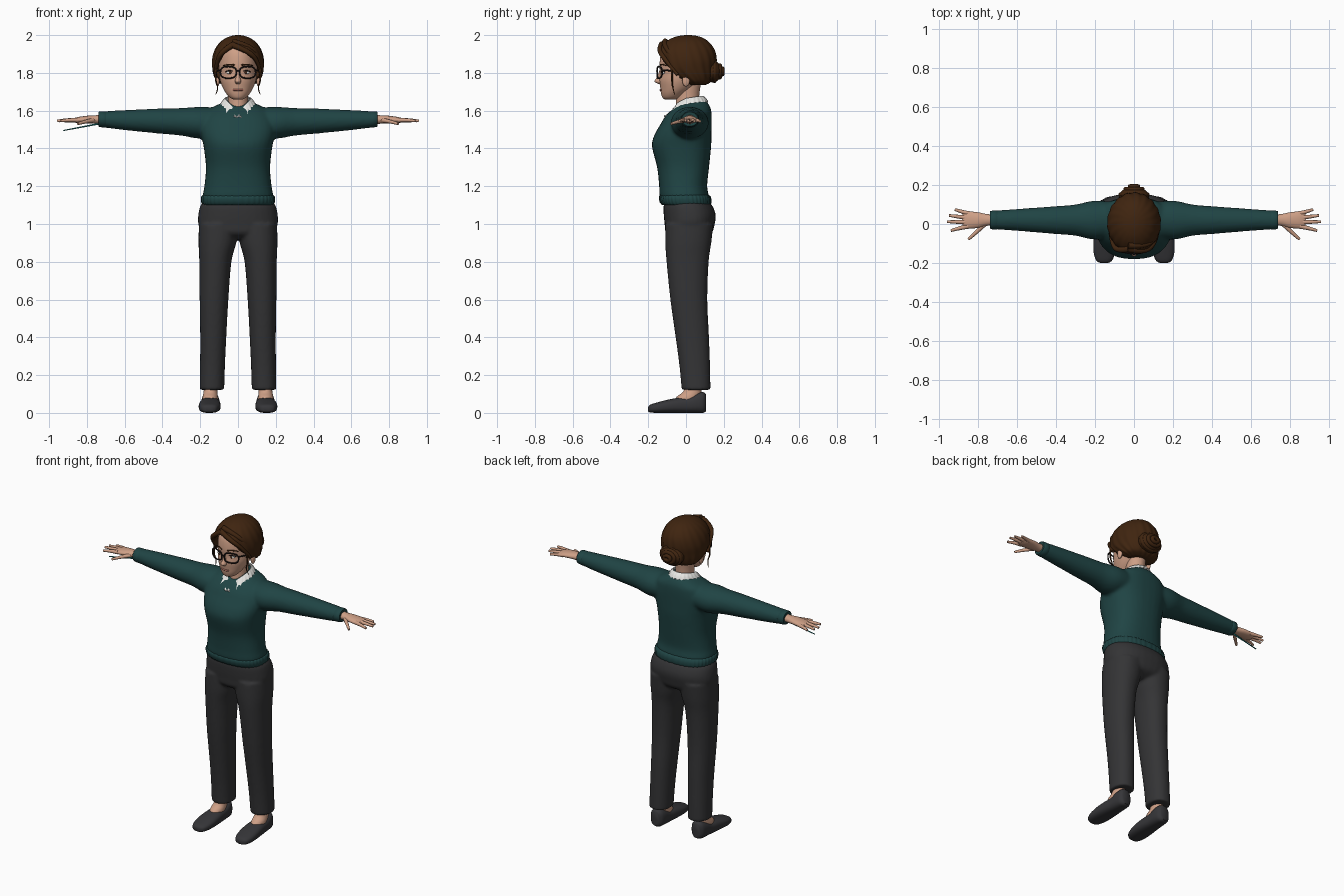
import bpy, bmesh
from math import sin, cos, pi, exp, radians, copysign
from mathutils import Matrix

cube = bpy.data.objects.get("Cube")
if cube:
    bpy.data.objects.remove(cube, do_unlink=True)


def material(name, r, g, b):
    m = bpy.data.materials.new(name)
    m.use_nodes = True
    m.diffuse_color = (r, g, b, 1)
    bsdf = m.node_tree.nodes["Principled BSDF"]
    bsdf.inputs["Base Color"].default_value = (r, g, b, 1)
    bsdf.inputs["Roughness"].default_value = 0.8
    return m


SKIN = material("skin", .62, .35, .24)
HAIR = material("dark brown hair", .05, .018, .005)
KNIT = material("dark teal knit", .014, .058, .058)
CLOTH = material("charcoal cloth", .034, .034, .036)
LEATHER = material("dark leather", .036, .036, .04)
WHITE = material("white", .8, .8, .77)
FRAME = material("black frame", .015, .01, .009)
LIP = material("lip", .42, .16, .12)
IRIS = material("brown iris", .06, .025, .012)
PENCIL = material("teal pencil", .015, .2, .2)


# Axis maps: loft sections run upward, sideways or along the foot
def up(s=1):
    return lambda x, y, z: (s * x, y, z)


def sideways(s):
    return lambda x, y, z: (s * z, y, x)


def along_foot(s):
    return lambda x, y, z: (s * x, z, y)


def smooth_sections(secs, sub):
    out = []
    for i in range(len(secs) - 1):
        a, b, c, d = (secs[max(0, min(len(secs) - 1, i + k))] for k in (-1, 0, 1, 2))
        for j in range(sub):
            t = j / sub
            out.append([.5 * (2 * q + (r - p) * t + (2 * p - 5 * q + 4 * r - w) * t * t
                              + (3 * q - p - 3 * r + w) * t ** 3)
                        for p, q, r, w in zip(a, b, c, d)])
    return out + [secs[-1]]


def loft(bm, secs, place=up(), power=2, n=32, sub=4, cap=True, warp=None):
    """Each section is (position, centre, half width, low edge, high edge)."""
    rows, rings = smooth_sections(secs, sub), []
    for k, (t, c, hw, lo, hi) in enumerate(rows):
        ring = []
        for i in range(n):
            a = 2 * pi * i / n
            x = c + hw * copysign(abs(cos(a)) ** (2 / power), cos(a))
            y = (lo + hi) / 2 + (hi - lo) / 2 * copysign(abs(sin(a)) ** (2 / power), sin(a))
            co = (x, y, t)
            if warp:
                co = warp(x, y, t, a, k / (len(rows) - 1))
            ring.append(bm.verts.new(place(*co)))
        rings.append(ring)
    for r, q in zip(rings, rings[1:]):
        for i in range(n):
            j = (i + 1) % n
            bm.faces.new((r[i], r[j], q[j], q[i]))
    if cap:
        bm.faces.new(rings[0])
        bm.faces.new(rings[-1])


def ball(bm, centre, size):
    m = Matrix.Translation(centre) @ Matrix.Diagonal((*size, 1))
    bmesh.ops.create_uvsphere(bm, u_segments=24, v_segments=16, radius=1, matrix=m)


def activate(ob):
    bpy.ops.object.select_all(action='DESELECT')
    ob.select_set(True)
    bpy.context.view_layer.objects.active = ob


def finish(name, bm, mat, voxel=0, thick=0, cutter=None):
    bmesh.ops.recalc_face_normals(bm, faces=bm.faces)
    me = bpy.data.meshes.new(name)
    bm.to_mesh(me)
    bm.free()
    me.materials.append(mat)
    ob = bpy.data.objects.new(name, me)
    bpy.context.collection.objects.link(ob)
    activate(ob)
    if voxel:
        m = ob.modifiers.new("Blend", 'REMESH')
        m.mode, m.voxel_size, m.use_smooth_shade = 'VOXEL', voxel, True
        m = ob.modifiers.new("Soften", 'SMOOTH')
        m.factor, m.iterations = .5, 5
    if thick:
        ob.modifiers.new("Thickness", 'SOLIDIFY').thickness = thick
    if cutter:
        m = ob.modifiers.new("Cut", 'BOOLEAN')
        m.operation, m.solver, m.object = 'DIFFERENCE', 'EXACT', cutter
    for m in list(ob.modifiers):
        bpy.ops.object.modifier_apply(modifier=m.name)
    bpy.ops.object.shade_smooth_by_angle(angle=radians(50))
    return ob


def strands(name, mat, radius, paths, tip=1, closed=False):
    """Round strands along paths, tapering towards the tip."""
    cu = bpy.data.curves.new(name, 'CURVE')
    cu.dimensions, cu.bevel_depth, cu.bevel_resolution = '3D', radius, 3
    cu.use_fill_caps, cu.resolution_u = True, 6
    for path in paths:
        sp = cu.splines.new('POLY' if closed or len(path) == 2 else 'NURBS')
        sp.points.add(len(path) - 1)
        for i, (pt, co) in enumerate(zip(sp.points, path)):
            pt.co = (*co, 1)
            pt.radius = 1 + (tip - 1) * i / (len(path) - 1)
        sp.use_cyclic_u = closed
        if sp.type == 'NURBS':
            sp.order_u, sp.use_endpoint_u = 3, True
    cu.materials.append(mat)
    ob = bpy.data.objects.new(name, cu)
    bpy.context.collection.objects.link(ob)
    activate(ob)
    bpy.ops.object.convert(target='MESH')
    bpy.ops.object.shade_smooth_by_angle(angle=radians(50))


def both(path):
    return [[(s * x, y, z) for x, y, z in path] for s in (1, -1)]


# Sweater: torso and sleeves blended together
bm = bmesh.new()
loft(bm, [(1.1, 0, .18, -.125, .115), (1.15, 0, .187, -.14, .12), (1.2, 0, .178, -.142, .112),
          (1.3, 0, .17, -.153, .122), (1.41, 0, .182, -.18, .133), (1.47, 0, .195, -.168, .135),
          (1.53, 0, .2, -.134, .136), (1.57, 0, .185, -.11, .136), (1.605, 0, .16, -.075, .133),
          (1.635, 0, .1, -.04, .12), (1.655, 0, .06, -.02, .1)], power=2.4)
for s in (1, -1):
    loft(bm, [(.08, 1.54, .075, -.06, .11), (.2, 1.536, .084, -.08, .12), (.3, 1.541, .073, -.06, .1),
              (.42, 1.545, .066, -.05, .09), (.6, 1.55, .053, -.035, .077),
              (.72, 1.554, .042, -.027, .068)], sideways(s))
finish("sweater", bm, KNIT, voxel=.01)

# Ribbed hem and cuffs
bm = bmesh.new()
rib = lambda x, y, z, a, f: (x * (1 + .01 * sin(40 * a)), y * (1 + .01 * sin(40 * a)), z)
loft(bm, [(1.1, 0, .185, -.125, .128), (1.115, 0, .193, -.138, .134), (1.145, 0, .193, -.142, .13),
          (1.155, 0, .18, -.13, .115)], power=2.4, n=160, sub=2, warp=rib)
for s in (1, -1):
    loft(bm, [(.695, 1.553, .038, -.02, .06), (.7, 1.553, .043, -.028, .069),
              (.735, 1.555, .041, -.026, .067), (.738, 1.555, .034, -.018, .06)],
         sideways(s), sub=2)
finish("ribbed_hem_and_cuffs", bm, KNIT)

# Trousers: hips and legs blended together
bm = bmesh.new()
loft(bm, [(.92, 0, .1, -.06, .08), (.95, 0, .18, -.105, .135), (1.0, 0, .21, -.113, .152),
          (1.05, 0, .21, -.118, .157), (1.1, 0, .198, -.118, .137), (1.13, 0, .17, -.1, .1)], power=2.3)
for s in (1, -1):
    loft(bm, [(.122, .138, .065, -.023, .13), (.25, .135, .066, -.035, .127),
              (.4, .131, .069, -.055, .122), (.6, .127, .076, -.083, .113),
              (.8, .12, .085, -.103, .12), (.9, .109, .1, -.11, .134), (1.0, .1, .107, -.11, .145)],
         up(s), power=2.2)
finish("trousers", bm, CLOTH, voxel=.009)

# Shoes and ankles
bm, ankles = bmesh.new(), bmesh.new()
for s in (1, -1):
    loft(bm, [(-.2, .153, .018, .008, .032), (-.188, .153, .04, .002, .044), (-.15, .152, .054, 0, .056),
              (-.1, .15, .058, 0, .069), (-.04, .148, .055, 0, .08), (.01, .147, .05, 0, .085),
              (.06, .146, .048, 0, .105), (.09, .146, .042, 0, .11), (.105, .146, .028, .008, .1)],
         along_foot(s), power=2.6)
    loft(ankles, [(.05, .147, .042, -.07, .07), (.085, .147, .04, -.05, .075),
                  (.12, .145, .036, -.01, .082), (.2, .14, .036, 0, .085)], up(s))
finish("shoes", bm, LEATHER)
finish("ankles", ankles, SKIN)

# Hands with fingers and thumb
bm = bmesh.new()
for s in (1, -1):
    loft(bm, [(.7, 1.555, .026, -.005, .046), (.76, 1.553, .022, -.01, .052), (.8, 1.553, .02, -.02, .06),
              (.85, 1.55, .016, -.023, .064), (.878, 1.549, .008, -.014, .055)], sideways(s), n=24)
finish("palms", bm, SKIN)
for name, path in {
        "index_fingers": [(.85, -.012, 1.55), (.9, -.022, 1.551), (.938, -.034, 1.546)],
        "middle_fingers": [(.85, .01, 1.55), (.91, .01, 1.552), (.957, .012, 1.546)],
        "ring_fingers": [(.85, .032, 1.55), (.9, .037, 1.551), (.948, .044, 1.545)],
        "little_fingers": [(.84, .052, 1.549), (.88, .062, 1.549), (.918, .074, 1.543)],
        "thumbs": [(.765, 0, 1.549), (.81, -.045, 1.543), (.848, -.078, 1.53)]}.items():
    strands(name, SKIN, .0125, both(path), tip=.55)
strands("pencil", PENCIL, .005, [[(-.73, .015, 1.532), (-.925, .008, 1.495)]], tip=.6)

# Head, neck, nose and ears
bm = bmesh.new()
loft(bm, [(1.658, 0, .02, -.11, -.06), (1.668, 0, .042, -.124, -.03), (1.69, 0, .062, -.132, 0),
          (1.72, 0, .08, -.136, .04), (1.76, 0, .095, -.141, .08), (1.8, 0, .1, -.137, .1),
          (1.85, 0, .103, -.14, .12), (1.92, 0, .095, -.125, .12), (1.96, 0, .05, -.07, .08)], n=40)
loft(bm, [(1.56, 0, .06, -.065, .075), (1.62, 0, .054, -.055, .07), (1.68, 0, .053, -.052, .07),
          (1.75, 0, .058, -.05, .08)])
loft(bm, [(1.742, 0, .01, -.148, -.12), (1.755, 0, .017, -.167, -.12), (1.775, 0, .011, -.156, -.12),
          (1.8, 0, .008, -.145, -.12), (1.825, 0, .006, -.137, -.12)], n=16)
for s in (1, -1):
    ball(bm, (s * .108, .0, 1.76), (.011, .02, .032))
finish("head", bm, SKIN)

# Eyes, brows and mouth
whites, irises = bmesh.new(), bmesh.new()
for s in (1, -1):
    ball(whites, (s * .043, -.118, 1.802), (.018, .012, .009))
    ball(irises, (s * .042, -.126, 1.802), (.0075, .006, .0085))
finish("eye_whites", whites, WHITE)
finish("irises", irises, IRIS)
strands("eyelids", FRAME, .003, both([(.022, -.129, 1.805), (.043, -.135, 1.818), (.066, -.112, 1.806)]))
strands("eyebrows", HAIR, .005, both([(.018, -.136, 1.84), (.045, -.132, 1.85), (.078, -.105, 1.838)]), tip=.5)
strands("lips", LIP, .0055, [[(-.026, -.128, 1.711), (0, -.141, 1.708), (.026, -.128, 1.711)]])

# Glasses
rims = []
for s in (1, -1):
    rim = []
    for i in range(28):
        a = 2 * pi * i / 28
        x = .051 + .042 * copysign(abs(cos(a)) ** .75, cos(a))
        rim.append((s * x, -.152 + 3 * x * x, 1.803 + .031 * copysign(abs(sin(a)) ** .75, sin(a))))
    rims.append(rim)
strands("glasses_rims", FRAME, .0042, rims, closed=True)
strands("glasses_temples", FRAME, .0042, both([(.092, -.126, 1.815), (.115, -.07, 1.812), (.12, .01, 1.8)])
        + [[(-.011, -.152, 1.808), (0, -.156, 1.813), (.011, -.152, 1.808)]])

# Hair with the face opening cut out
bm = bmesh.new()
outline = [(-.03, 1.935), (.03, 1.91), (.08, 1.87), (.108, 1.82), (.114, 1.76), (.11, 1.6),
           (-.11, 1.6), (-.114, 1.77), (-.107, 1.835), (-.075, 1.895)]
front = bm.faces.new([bm.verts.new((x, -.3, z)) for x, z in outline])
back = bmesh.ops.extrude_face_region(bm, geom=[front])["geom"]
bmesh.ops.translate(bm, vec=(0, .265, 0), verts=[v for v in back if isinstance(v, bmesh.types.BMVert)])
cutter = finish("face_cutter", bm, SKIN)
cutter.hide_render = True


def wave(x, y, z, a, f):
    k = 1 + .018 * sin(18 * a + 30 * z) * (1 - f * f)
    return x * k, y * k, z


bm = bmesh.new()
loft(bm, [(1.735, 0, .07, .0, .1), (1.75, 0, .105, -.03, .128), (1.78, 0, .125, -.09, .145),
          (1.82, 0, .135, -.14, .155), (1.87, 0, .136, -.152, .161), (1.92, 0, .123, -.147, .152),
          (1.96, 0, .097, -.113, .125), (1.985, 0, .063, -.072, .09), (1.997, 0, .03, -.03, .05),
          (2.0, 0, .008, 0, .02)], n=96, sub=5, warp=wave)
finish("hair", bm, HAIR, cutter=cutter)
bpy.data.objects.remove(cutter, do_unlink=True)

# Swept front locks, loose wisps and bun
strands("front_locks", HAIR, .017, [
    [(-.035, -.128, 1.95), (.045, -.145, 1.92), (.105, -.11, 1.87), (.122, -.045, 1.79)],
    [(-.03, -.11, 1.965), (.06, -.115, 1.945), (.115, -.07, 1.885), (.125, .0, 1.8)],
    [(-.025, -.128, 1.95), (-.085, -.14, 1.915), (-.112, -.1, 1.86), (-.122, -.045, 1.79)]], tip=.5)
strands("loose_wisps", HAIR, .006, both([(.116, -.075, 1.82), (.122, -.075, 1.76), (.102, -.07, 1.72),
                                         (.118, -.06, 1.685)]), tip=.3)
bm = bmesh.new()
ball(bm, (0, .14, 1.808), (.078, .05, .058))
finish("bun", bm, HAIR)
coils = []
for k in (1, .62, .3):
    coils.append([(.068 * k * cos(a), .196 - .045 * k * k, 1.808 + .05 * k * sin(a))
                  for a in [2 * pi * i / 20 for i in range(20)]])
strands("bun_coils", HAIR, .012, coils, closed=True)


# Shirt collar, open at the throat with a scalloped lower edge
def collar_shape(x, y, z, a, f):
    z += y * (.5 if y < 0 else .15)
    z -= .045 * max(0, -sin(a)) ** 10 * f
    if y < 0:
        z -= .016 * exp(-((abs(x) - .035) / .014) ** 2) * (1 - f)
    return x, y, z + .004 * sin(24 * a) * (1 - f)


bm = bmesh.new()
loft(bm, [(1.63, 0, .095, -.116, .117), (1.65, 0, .082, -.088, .105), (1.666, 0, .068, -.066, .088)],
     n=96, cap=False, warp=collar_shape)
finish("shirt_collar", bm, WHITE, thick=.006)
